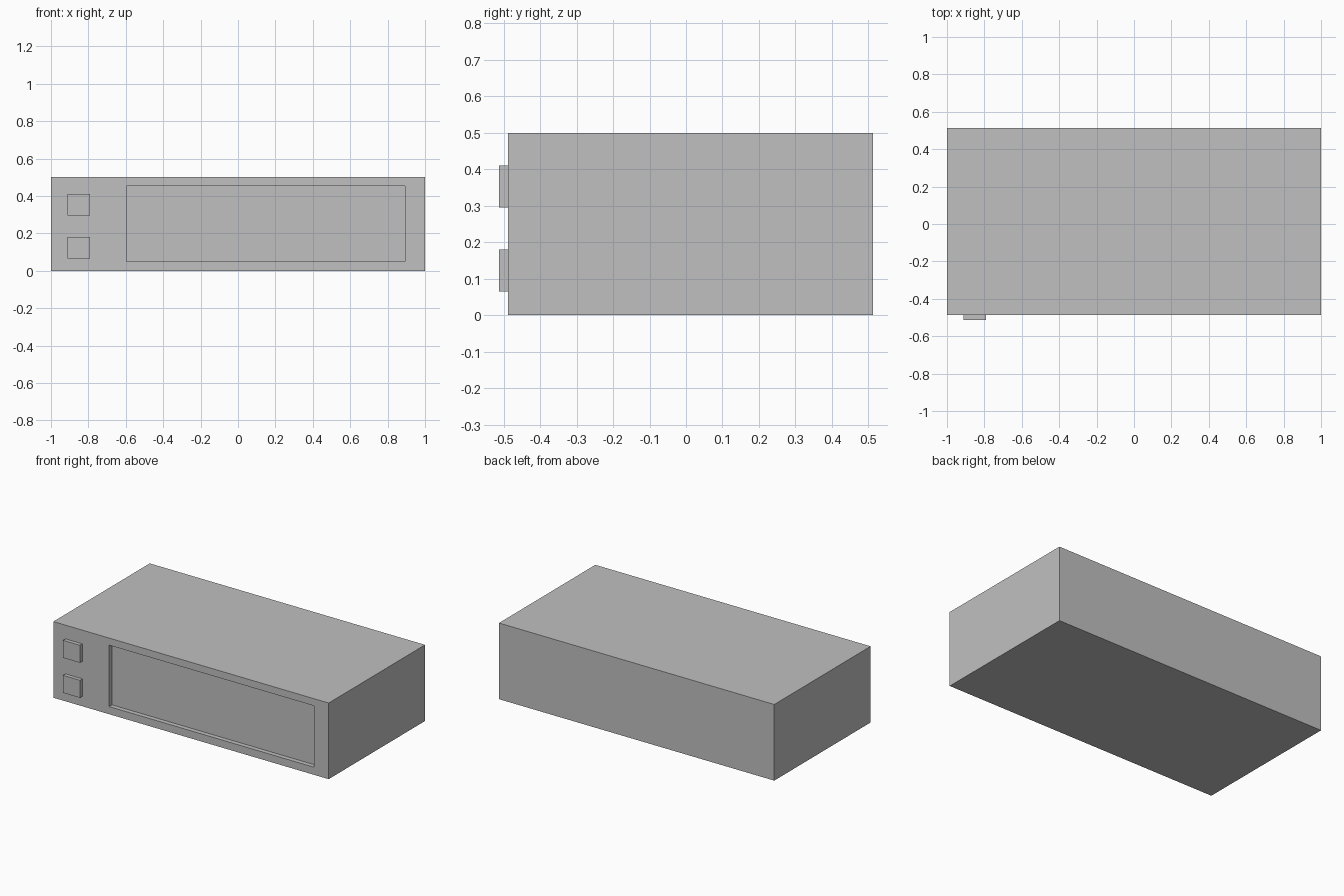
import bpy
import bmesh
from mathutils import Vector

cube = bpy.data.objects.get("Cube")
if cube:
    bpy.data.objects.remove(cube, do_unlink=True)

FRONT, BACK = -0.4875, 0.5125
RECESS_DEPTH = 0.03

grey = bpy.data.materials.new("plain grey")
grey.use_nodes = True
colour = (0.527, 0.527, 0.527, 1)
grey.diffuse_color = colour
grey.node_tree.nodes["Principled BSDF"].inputs["Base Color"].default_value = colour


def box_mesh(low, high):
    """A box between two opposite corners."""
    bm = bmesh.new()
    bmesh.ops.create_cube(bm, size=1)
    low, high = Vector(low), Vector(high)
    for v in bm.verts:
        v.co = [high[i] if v.co[i] > 0 else low[i] for i in range(3)]
    return bm


def finish(bm, name):
    bmesh.ops.recalc_face_normals(bm, faces=bm.faces)
    mesh = bpy.data.meshes.new(name)
    bm.to_mesh(mesh)
    bm.free()
    mesh.materials.append(grey)
    obj = bpy.data.objects.new(name, mesh)
    bpy.context.collection.objects.link(obj)
    return obj


# Case with a rectangular recess in its front panel
bm = box_mesh((-1, FRONT, 0), (1, BACK, 0.5))
panel = min(bm.faces, key=lambda f: f.calc_center_median().y)
bmesh.ops.inset_region(bm, faces=[panel], thickness=0.05)
for v in panel.verts:
    v.co.x = 0.893 if v.co.x > 0 else -0.595
    v.co.z = 0.453 if v.co.z > 0.25 else 0.05
floor = bmesh.ops.extrude_face_region(bm, geom=[panel])["geom"]
bmesh.ops.translate(bm, vec=(0, RECESS_DEPTH, 0),
                    verts=[g for g in floor if isinstance(g, bmesh.types.BMVert)])
if panel.is_valid:
    bmesh.ops.delete(bm, geom=[panel], context='FACES_ONLY')
finish(bm, "case")

# Two push buttons on the front
for name, base in (("lower_button", 0.065), ("upper_button", 0.295)):
    finish(box_mesh((-0.912, -0.5125, base), (-0.79, FRONT, base + 0.115)), name)
